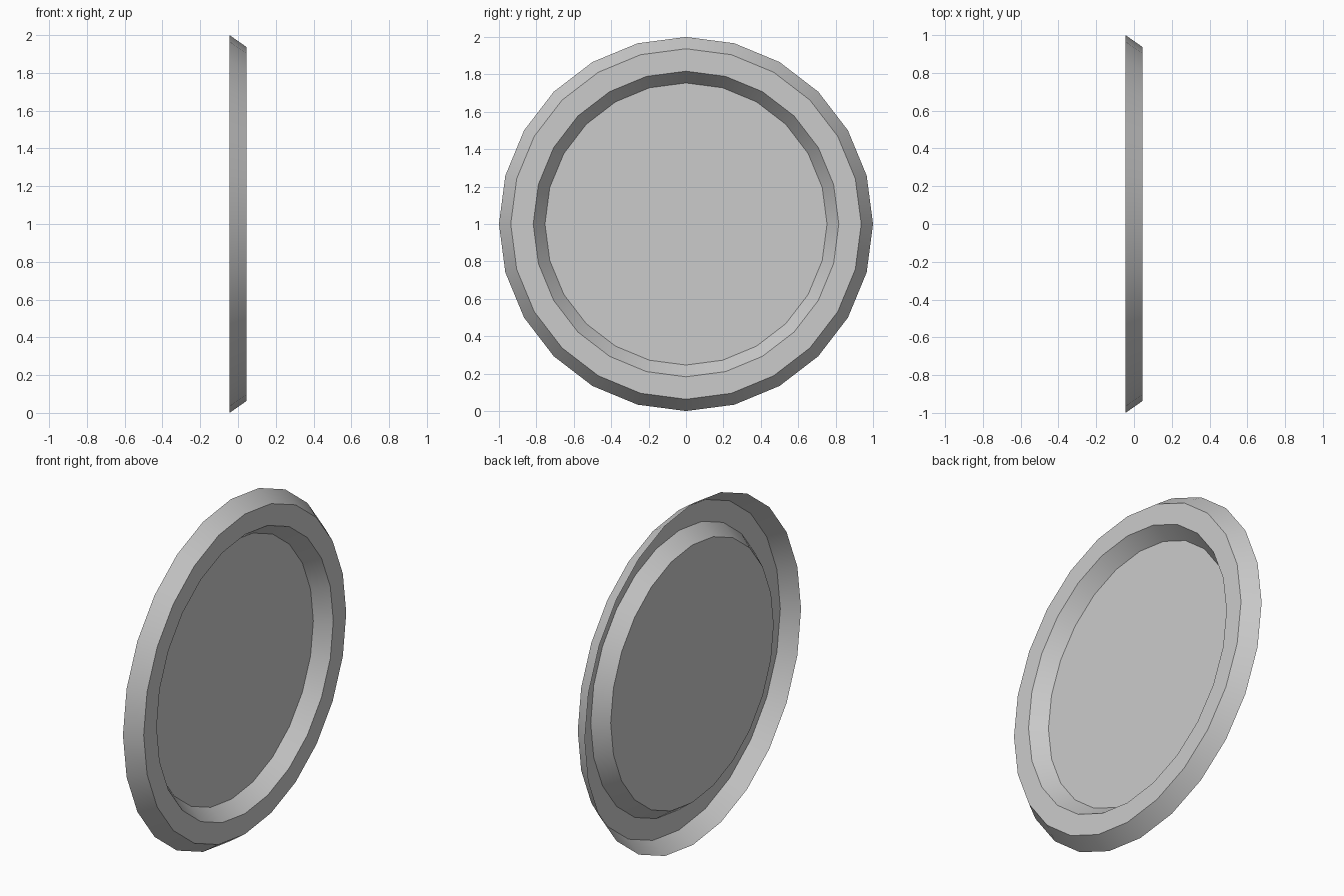
import bpy
import bmesh
from math import sin, cos, tau

SIDES = 24

cube = bpy.data.objects.get("Cube")
if cube:
    bpy.data.objects.remove(cube, do_unlink=True)

# Single plain grey
grey = bpy.data.materials.new("light grey")
grey.use_nodes = True
grey.diffuse_color = (0.6, 0.6, 0.6, 1)
grey.node_tree.nodes["Principled BSDF"].inputs["Base Color"].default_value = (0.6, 0.6, 0.6, 1)

# Thin pressed sheet: (x, radius) from the outer lip to the recessed panel
profile = [(-0.045, 1.0), (0.045, 0.937), (0.045, 0.817), (-0.04, 0.754)]

bm = bmesh.new()
rings = []
for x, r in profile:
    rings.append([bm.verts.new((x, r * cos(tau * i / SIDES), 1 + r * sin(tau * i / SIDES)))
                  for i in range(SIDES)])

# Sloped rim, flat band and inner slope
for outer, inner in zip(rings, rings[1:]):
    for i in range(SIDES):
        j = (i + 1) % SIDES
        bm.faces.new((outer[i], outer[j], inner[j], inner[i]))

# Recessed centre panel
bm.faces.new(rings[-1])

mesh = bpy.data.meshes.new("round_cover")
bm.to_mesh(mesh)
bm.free()
mesh.materials.append(grey)

cover = bpy.data.objects.new("round_cover", mesh)
bpy.context.collection.objects.link(cover)
bpy.ops.object.select_all(action='DESELECT')
cover.select_set(True)
bpy.context.view_layer.objects.active = cover
bpy.ops.object.shade_smooth_by_angle(angle=0.52)
